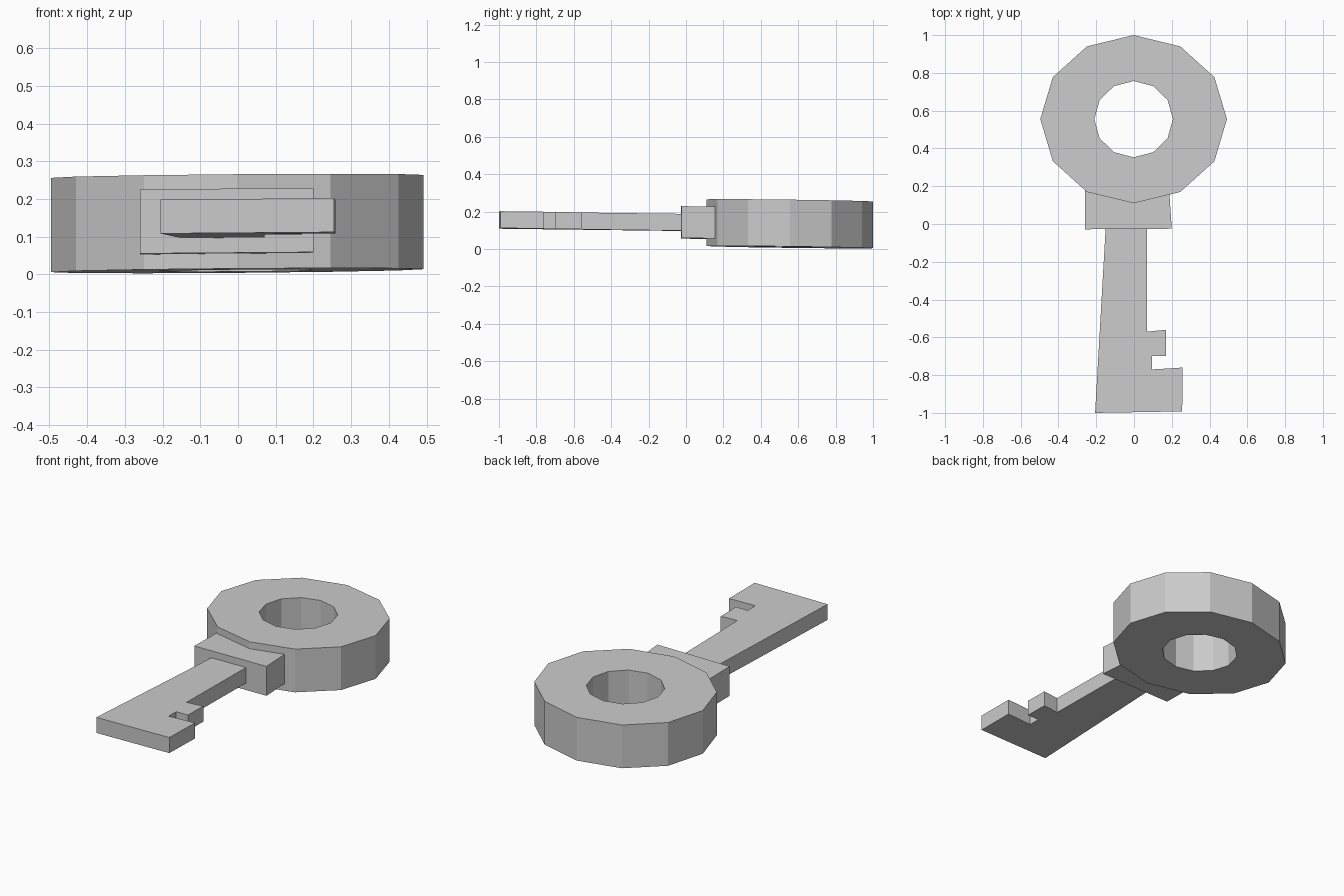
import bpy, bmesh, math

if "Cube" in bpy.data.objects:
    bpy.data.objects.remove(bpy.data.objects["Cube"])

MID = 0.142  # height of the key's centre plane


def finish(name, bm):
    # the whole key lies with a very slight tilt
    for v in bm.verts:
        v.co.z += MID + 0.008 * v.co.x - 0.013 * v.co.y
    bmesh.ops.recalc_face_normals(bm, faces=bm.faces)
    mesh = bpy.data.meshes.new(name)
    bm.to_mesh(mesh)
    bm.free()
    ob = bpy.data.objects.new(name, mesh)
    bpy.context.collection.objects.link(ob)
    return ob


def plate(name, outline, height):
    bm = bmesh.new()
    face = bm.faces.new([bm.verts.new((x, y, -height / 2)) for x, y in outline])
    ext = bmesh.ops.extrude_face_region(bm, geom=[face], use_keep_orig=True)
    top = [g for g in ext["geom"] if isinstance(g, bmesh.types.BMVert)]
    bmesh.ops.translate(bm, verts=top, vec=(0, 0, height))
    return finish(name, bm)


def ring(name, cx, cy, outer, inner, height, sides):
    # rectangular section swept around an ellipse
    bm = bmesh.new()
    section = [(outer, -1), (outer, 1), (inner, 1), (inner, -1)]
    rows = []
    for i in range(sides):
        a = math.tau * i / sides + math.pi / 2
        rows.append([bm.verts.new((cx + r[0] * math.cos(a), cy + r[1] * math.sin(a),
                                   s * height / 2)) for r, s in section])
    for i in range(sides):
        p, q = rows[i], rows[(i + 1) % sides]
        for j in range(4):
            k = (j + 1) % 4
            bm.faces.new((p[j], q[j], q[k], p[k]))
    return finish(name, bm)


# Round handle with finger hole
ring("bow", -0.002, 0.555, (0.494, 0.445), (0.208, 0.202), 0.25, 12)

# Block joining the handle and the shaft
plate("collar", [(-0.26, -0.028), (0.2, -0.025), (0.187, 0.165), (-0.26, 0.178)], 0.17)

# Tapered shaft with two teeth
plate("shaft_and_teeth", [
    (-0.15, -0.02), (0.07, -0.02), (0.07, -0.57), (0.17, -0.56), (0.17, -0.70),
    (0.095, -0.70), (0.095, -0.77), (0.258, -0.76), (0.255, -0.992), (-0.206, -1.0)], 0.09)
